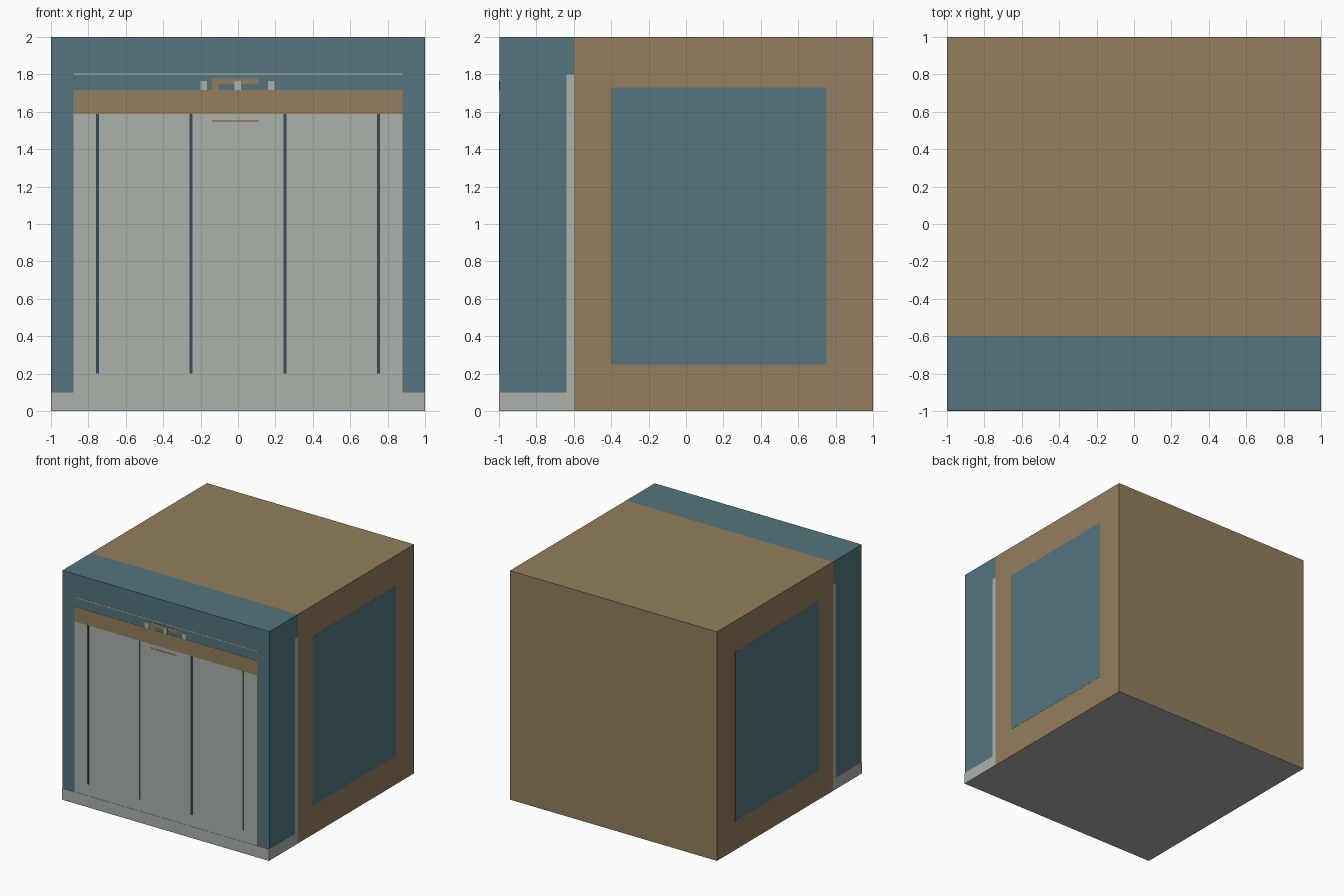
import bpy

if "Cube" in bpy.data.objects:
    bpy.data.objects.remove(bpy.data.objects["Cube"])


def material(name, rgb):
    # Displayed 0-255 colour converted to linear
    m = bpy.data.materials.new(name)
    m.diffuse_color = [(c / 255) ** 2.2 for c in rgb] + [1]
    m.use_nodes = True
    m.node_tree.nodes["Principled BSDF"].inputs["Base Color"].default_value = m.diffuse_color
    return m


TEAL = material("teal", (84, 117, 124))
TAN = material("tan", (146, 126, 94))
PALE = material("pale_grey", (170, 176, 170))
DARK = material("dark_teal", (56, 77, 86))


def box(name, x, y, z, mat):
    # Axis-aligned block from (min, max) ranges
    bpy.ops.mesh.primitive_cube_add(size=1, location=[(a + b) / 2 for a, b in (x, y, z)])
    ob = bpy.context.object
    ob.name = name
    ob.scale = [b - a for a, b in (x, y, z)]
    bpy.ops.object.transform_apply(location=False, rotation=False, scale=True)
    ob.data.materials.append(mat)
    return ob


E = 0.002  # inlay thickness, keeps flush parts from flickering


def inlay(name, x, z, mat, layer=1):
    # Thin flush panel on the front face
    front = -1 + 2 * E - layer * E
    return box(name, x, (front, -0.98), z, mat)


# Main body and front section
box("main_body", (-1, 1), (-0.6, 1), (E, 2), TAN)
box("back_strip", (-1, 1), (-0.64, -0.6), (0.1, 1.8), PALE)
box("front_lintel", (-1, 1), (-0.64, -0.6), (1.8, 2), TEAL)
box("front_frame", (-1, 1), (-1 + 2 * E, -0.64), (0.1, 2), TEAL)
box("front_plinth", (-1, 1), (-1, -0.6), (0, 0.1), PALE)
box("base_plate", (-1, 1), (-0.6, 1), (0, E), PALE)

# Side panels
for side in (-1, 1):
    x = sorted((side * 0.99, side * (1 + E / 2)))
    box("side_panel", x, (-0.4, 0.75), (0.25, 1.73), TEAL)

# Front door panel, header band and thin trim
inlay("door_panel", (-0.88, 0.88), (0.1, 1.587), PALE)
inlay("header_band", (-0.88, 0.88), (1.587, 1.716), TAN)
inlay("top_trim", (-0.88, 0.88), (1.796, 1.804), PALE)

# Vertical grooves
for x in (-0.75, -0.25, 0.25, 0.75):
    inlay("groove", (x - 0.008, x + 0.008), (0.2, 1.587), DARK, 2)

# Small bracket and tabs above the band
inlay("bracket_bar", (-0.14, 0.11), (1.748, 1.778), TAN)
inlay("bracket_post", (-0.14, -0.105), (1.716, 1.748), TAN)
inlay("bracket_lip", (-0.14, 0.11), (1.546, 1.556), TAN, 2)
for x in (-0.183, -0.002, 0.178):
    inlay("tab", (x - 0.018, x + 0.018), (1.716, 1.765), PALE, 2)
